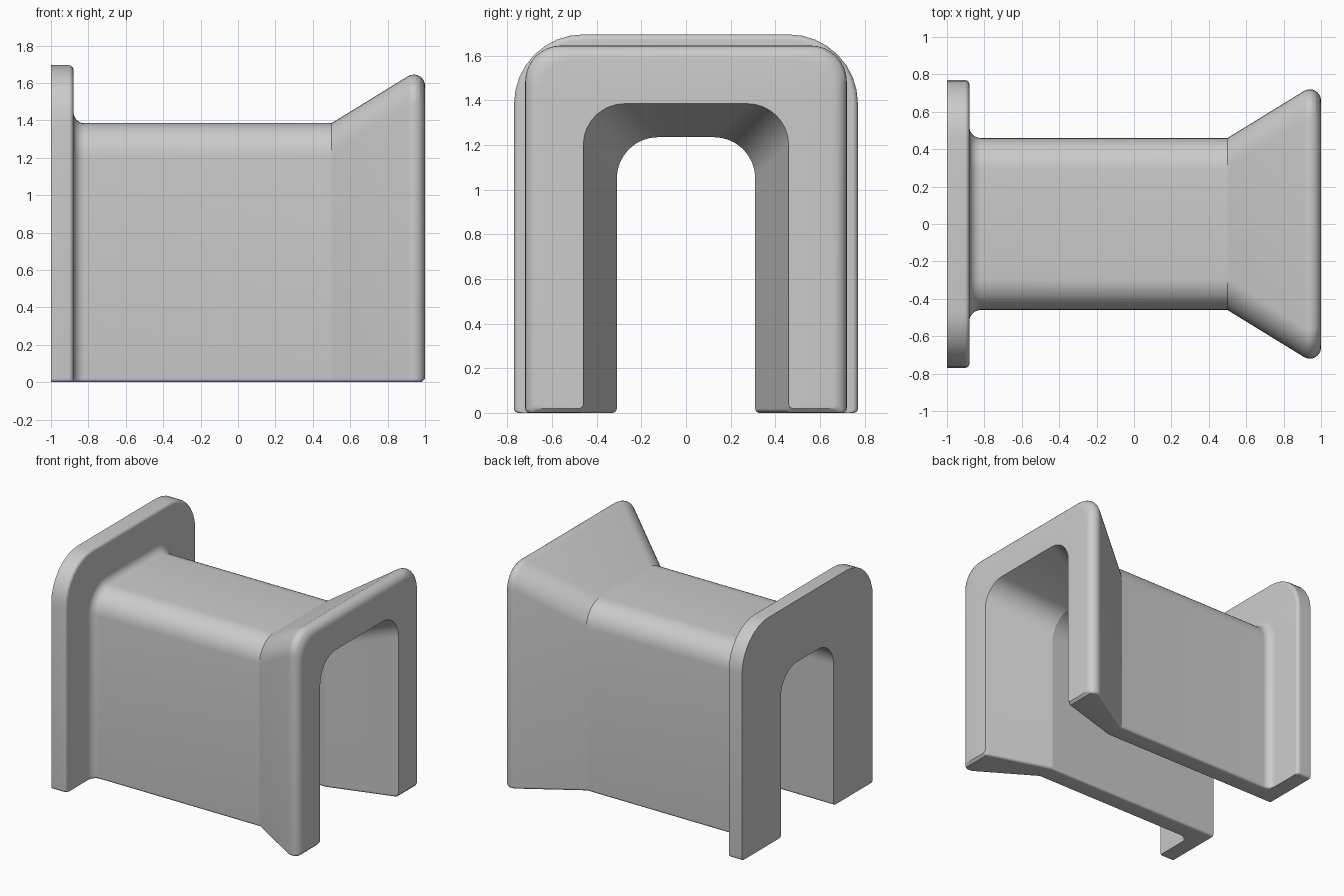
import bpy, bmesh
from math import sin, cos, radians

cube = bpy.data.objects.get("Cube")
if cube:
    bpy.data.objects.remove(cube, do_unlink=True)

grey = bpy.data.materials.new("light grey")
grey.use_nodes = True
colour = (0.6, 0.6, 0.6, 1)
grey.diffuse_color = colour
grey.node_tree.nodes["Principled BSDF"].inputs["Base Color"].default_value = colour

STEPS = 8
FOOT = 0.02                     # rounding under the legs
WIDTH, HEIGHT = 0.46, 1.385     # outside of the plain tube
WALL = 0.15


def arc(cu, cv, r, start, end):
    """Points on a circle arc, angles in degrees."""
    angles = [radians(start + (end - start) * i / STEPS) for i in range(STEPS + 1)]
    return [(cu + r * cos(a), cv + r * sin(a)) for a in angles]


def half_section(x, grow, radius):
    """Right half of the arch, from the inner crown round the foot to the outer crown."""
    w, h = WIDTH + grow, HEIGHT + grow
    flare = 0.3 * max(0, x - 0.5)
    iw, ih, ir = WIDTH - WALL + flare, HEIGHT - WALL + flare, 0.185
    base = max(0, x - 0.98)
    return (arc(iw - ir, ih - ir, ir, 90, 0)
            + arc(iw + FOOT, base + FOOT, FOOT, 180, 270)
            + arc(w - FOOT, base + FOOT, FOOT, 270, 360)
            + arc(w - radius, h - radius, radius, 0, 90))


# Stations along x: (position, outward growth, outer corner radius)
stations = [(-1, 0.31, 0.31)]
stations += [(x, d, d) for x, d in arc(-0.905, 0.285, 0.025, 90, 0)]
stations += [(x, d, 0.17 + d) for x, d in arc(-0.82, 0.06, 0.06, 180, 270)]
stations += [(0.5, 0, 0.17)]
stations += [(x, d, 0.16) for x, d in arc(0.94, 0.2, 0.06, 121, 0)]

# Flanged and flared channel, lofted through the stations
bm = bmesh.new()
rings = []
for x, grow, radius in stations:
    half = half_section(x, grow, radius)
    loop = half + [(-y, z) for y, z in reversed(half)]
    rings.append([bm.verts.new((x, y, z)) for y, z in loop])
n = len(rings[0])
for a, b in zip(rings, rings[1:]):
    for i in range(n):
        j = (i + 1) % n
        bm.faces.new((a[i], a[j], b[j], b[i]))

# End faces, as strips joining the inner and outer edges of the wall
m = n // 2
for ring in (rings[0], rings[-1]):
    for k in range(m // 2 - 1):
        p, q = k, m - 1 - k
        bm.faces.new((ring[p], ring[p + 1], ring[q - 1], ring[q]))
        p, q = n - 1 - p, n - 1 - q
        bm.faces.new((ring[p], ring[p - 1], ring[q + 1], ring[q]))
    bm.faces.new((ring[0], ring[m - 1], ring[m], ring[n - 1]))
bmesh.ops.recalc_face_normals(bm, faces=bm.faces)

mesh = bpy.data.meshes.new("flared_channel")
bm.to_mesh(mesh)
bm.free()
mesh.materials.append(grey)
channel = bpy.data.objects.new("flared_channel", mesh)
bpy.context.collection.objects.link(channel)
bpy.context.view_layer.objects.active = channel
channel.select_set(True)
bpy.ops.object.shade_smooth_by_angle(angle=radians(15.5))
